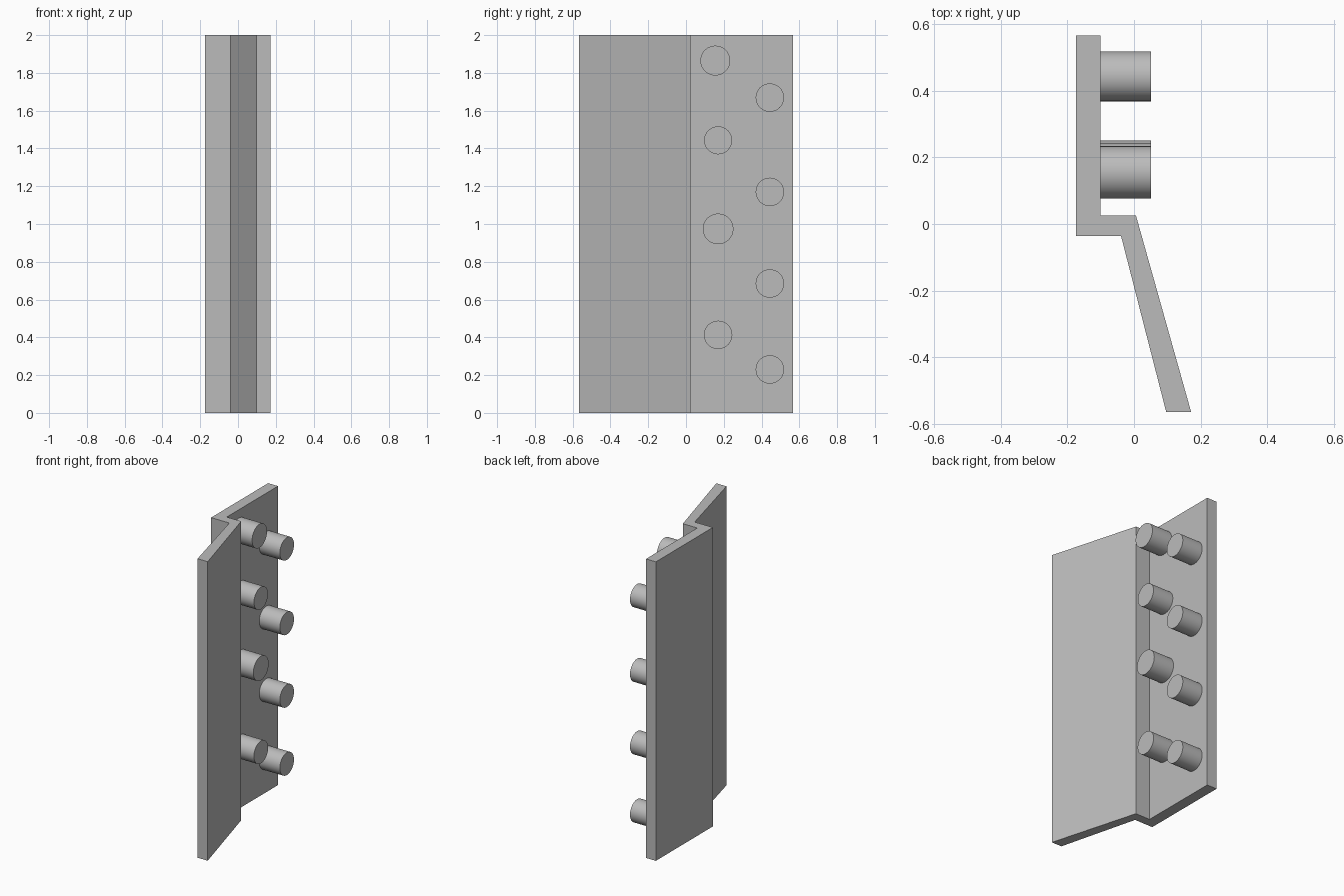
import bpy, bmesh, math
from mathutils import Matrix

cube = bpy.data.objects.get("Cube")
if cube:
    bpy.data.objects.remove(cube, do_unlink=True)

grey = bpy.data.materials.new("plain grey")
grey.use_nodes = True
colour = (0.5, 0.5, 0.5, 1)
grey.diffuse_color = colour
grey.node_tree.nodes["Principled BSDF"].inputs["Base Color"].default_value = colour


def add_object(name, bm):
    bmesh.ops.recalc_face_normals(bm, faces=bm.faces)
    mesh = bpy.data.meshes.new(name)
    bm.to_mesh(mesh)
    bm.free()
    mesh.materials.append(grey)
    obj = bpy.data.objects.new(name, mesh)
    bpy.context.collection.objects.link(obj)
    return obj


# Cranked plate: flat back leaf, short step and slanted front leaf
HEIGHT = 2.0
profile = [(-0.174, 0.567), (-0.101, 0.567), (-0.101, 0.025), (0.006, 0.025),
           (0.172, -0.566), (0.097, -0.566), (-0.039, -0.036), (-0.174, -0.036)]
bm = bmesh.new()
base = bm.faces.new([bm.verts.new((x, y, 0)) for x, y in profile])
top = bmesh.ops.extrude_face_region(bm, geom=[base])["geom"]
bmesh.ops.translate(bm, vec=(0, 0, HEIGHT),
                    verts=[v for v in top if isinstance(v, bmesh.types.BMVert)])
add_object("cranked_plate", bm)

# Round pegs standing on the back leaf: y, z, radius
PEG_START, PEG_END = -0.105, 0.051
inner = [(0.155, 1.865, 0.079), (0.17, 1.443, 0.074),
         (0.17, 0.974, 0.081), (0.17, 0.413, 0.075)]
outer = [(0.444, z, 0.075) for z in (1.669, 1.17, 0.685, 0.23)]
for row, pegs in (("inner", inner), ("outer", outer)):
    for i, (y, z, radius) in enumerate(pegs, 1):
        bm = bmesh.new()
        place = (Matrix.Translation(((PEG_START + PEG_END) / 2, y, z))
                 @ Matrix.Rotation(math.pi / 2, 4, "Y"))
        bmesh.ops.create_cone(bm, cap_ends=True, segments=64, radius1=radius,
                              radius2=radius, depth=PEG_END - PEG_START, matrix=place)
        # Smooth sides, flat end caps with sharp rims
        for face in bm.faces:
            face.smooth = len(face.verts) == 4
        for edge in bm.edges:
            edge.smooth = all(f.smooth for f in edge.link_faces)
        add_object(f"{row}_peg_{i}", bm)
